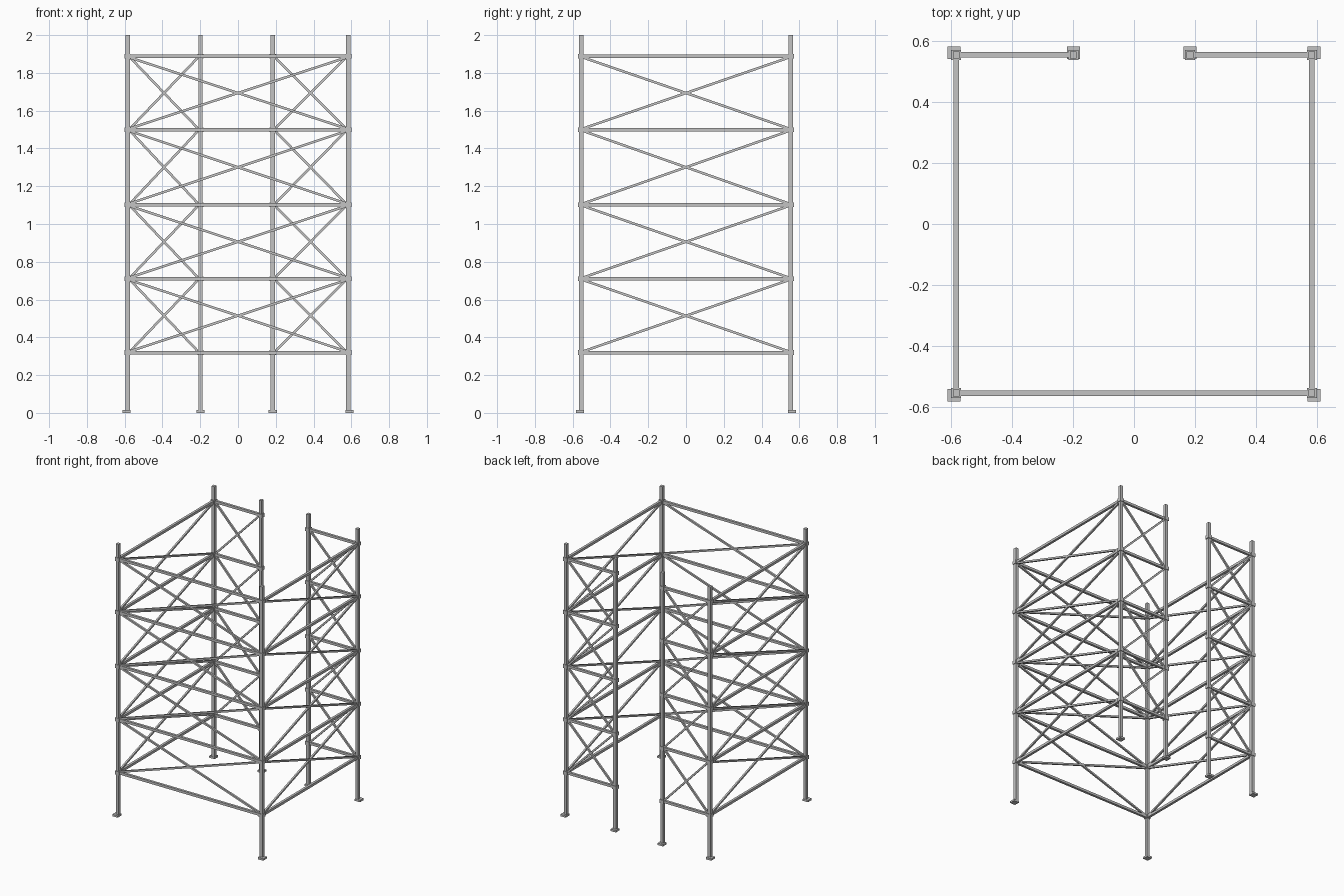
import bpy
from mathutils import Vector

cube = bpy.data.objects.get("Cube")
if cube:
    bpy.data.objects.remove(cube)

steel = bpy.data.materials.new("galvanised_grey")
steel.use_nodes = True
GREY = (0.55, 0.55, 0.55, 1)
steel.diffuse_color = GREY
steel.node_tree.nodes["Principled BSDF"].inputs["Base Color"].default_value = GREY


def box(name, centre, size):
    bpy.ops.mesh.primitive_cube_add(size=1, location=centre)
    ob = bpy.context.object
    ob.name = name
    ob.scale = size
    ob.data.materials.append(steel)
    return ob


def bar(name, start, end, width):
    """Square bar running between two points."""
    a, b = Vector(start), Vector(end)
    ob = box(name, (a + b) / 2, (width, width, (b - a).length))
    ob.rotation_mode = 'QUATERNION'
    # Keep the bar's sides square to the wall it belongs to
    along = (b - a).normalized()
    across = along.cross(Vector((0, 0, 1))).normalized()
    side = across.cross(along)
    rot = ob.rotation_quaternion.to_matrix()
    rot.col[0], rot.col[1], rot.col[2] = side, across.cross(Vector((0, 0, 0))) + along.cross(side), along
    ob.rotation_quaternion = rot.to_quaternion()
    return ob


X, Y = 0.584, 0.555
LEVELS = [0.319, 0.71, 1.102, 1.499, 1.888]
posts = {
    "front_right": (-X, -Y), "front_left": (X, -Y),
    "back_right": (-X, Y), "back_left": (X, Y),
    "back_inner_right": (-0.199, Y), "back_inner_left": (0.184, Y),
}
walls = {
    "front": ("front_right", "front_left"),
    "right": ("front_right", "back_right"),
    "left": ("front_left", "back_left"),
    "back_right": ("back_right", "back_inner_right"),
    "back_left": ("back_inner_left", "back_left"),
}

# Uprights with base plates and a collar at every level
for name, (x, y) in posts.items():
    box(name + "_post", (x, y, 1.0), (0.022, 0.024, 2.0))
    out_x = 0.0 if "inner" in name else (0.007 if x > 0 else -0.007)
    out_y = 0.007 if y > 0 else -0.007
    box(name + "_base_plate", (x + out_x, y + out_y, 0.007), (0.043, 0.042, 0.014))
    for z in LEVELS:
        box(name + "_collar", (x, y, z), (0.032, 0.032, 0.026))

# Horizontal ledgers and crossed braces on each wall
for name, (p, q) in walls.items():
    a, b = Vector((*posts[p], 0)), Vector((*posts[q], 0))
    inset = (b - a).normalized() * 0.014
    up = Vector((0, 0, 1))
    for z in LEVELS:
        bar(name + "_ledger", a + up * z, b + up * z, 0.018)
    for low, high in zip(LEVELS, LEVELS[1:]):
        lo, hi = up * (low + 0.008), up * (high - 0.008)
        bar(name + "_rising_brace", a + inset + lo, b - inset + hi, 0.013)
        bar(name + "_falling_brace", a + inset + hi, b - inset + lo, 0.013)
